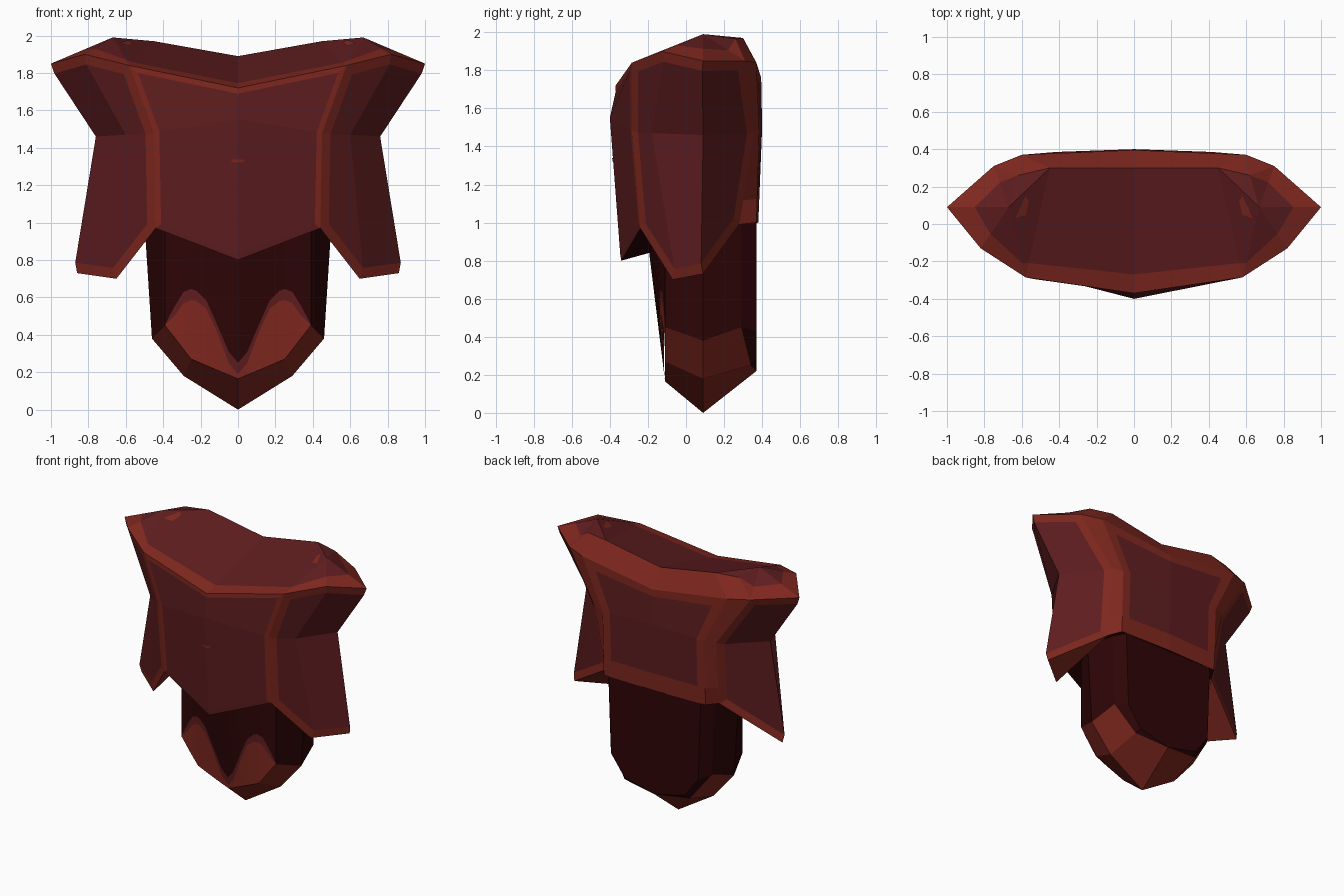
import bpy, bmesh

if "Cube" in bpy.data.objects:
    bpy.data.objects.remove(bpy.data.objects["Cube"])


def material(name, rgb):
    m = bpy.data.materials.new(name)
    m.diffuse_color = (*rgb, 1)
    m.use_nodes = True
    m.node_tree.nodes["Principled BSDF"].inputs["Base Color"].default_value = m.diffuse_color
    return m


MATS = [material("maroon_panel", (0.115, 0.0125, 0.014)),
        material("rust_trim", (0.215, 0.021, 0.0135)),
        material("dark_core", (0.027, 0.0015, 0.002))]
PANEL, TRIM, DARK = 0, 1, 2


def lerp(a, b, t):
    return tuple(p + (q - p) * t for p, q in zip(a, b))


def mirrored_face(bm, points, tag):
    """Add a face and its mirror image across x = 0."""
    for s in (1, -1):
        vs = [bm.verts.new((s * x, y, z)) for x, y, z in points]
        f = bm.faces.new(vs if s == 1 else vs[::-1])
        f.material_index = tag


def weld(bm):
    bmesh.ops.remove_doubles(bm, verts=bm.verts[:], dist=0.0005)
    bmesh.ops.recalc_face_normals(bm, faces=bm.faces[:])


def finish(bm, name):
    me = bpy.data.meshes.new(name)
    bm.to_mesh(me)
    bm.free()
    for m in MATS:
        me.materials.append(m)
    ob = bpy.data.objects.new(name, me)
    bpy.context.collection.objects.link(ob)
    return ob


# --- Upper shell: seven columns from front centre round to back centre
RIM = [(0, -.37, 1.72), (.58, -.285, 1.84), (.82, -.13, 1.90), (1, .09, 1.85),
       (.75, .31, 1.85), (.6, .37, 1.84), (0, .395, 1.76)]
WAIST = [(0, -.40, 1.55), (.45, -.285, 1.48), (.6, -.18, 1.47), (.76, .09, 1.46),
         (.5, .36, 1.48), (.42, .385, 1.48), (0, .40, 1.5)]
HEM = [(0, -.34, .80), (.44, -.24, .97), (.65, -.07, .70), (.86, .09, .73),
       (.47, .28, .99), (.42, .37, 1.0), (0, .38, 1.0)]
PEAK = (.67, .09, 1.99)
T0, T1, T2 = (0, .30, 1.89), (.45, .30, 1.97), (.62, .26, 1.965)
CHEST, ARM = 5, 6

bm = bmesh.new()
# chest and arm flaps
for i, tag in enumerate((CHEST, ARM, ARM, ARM)):
    for up, low in ((RIM, WAIST), (WAIST, HEM)):
        mirrored_face(bm, [low[i], low[i + 1], up[i + 1], up[i]], tag)
# back plate: trim all round a central panel
rows = [RIM, [lerp(a, b, .2) for a, b in zip(RIM, WAIST)], WAIST,
        [lerp(a, b, .74) for a, b in zip(WAIST, HEM)], HEM]
for r, (up, low) in enumerate(zip(rows, rows[1:])):
    cu, cl = lerp(up[5], up[6], .15), lerp(low[5], low[6], .15)
    mirrored_face(bm, [low[4], low[5], up[5], up[4]], TRIM)
    mirrored_face(bm, [low[5], cl, cu, up[5]], TRIM)
    mirrored_face(bm, [cl, low[6], up[6], cu], PANEL if r in (1, 2) else TRIM)
# sloping top with shoulder peaks and a trim border along the rim
in0, in1a, in1b = lerp(RIM[0], T0, .15), lerp(RIM[1], T1, .13), lerp(RIM[1], PEAK, .2)
in2, in3, in4 = (lerp(RIM[i], PEAK, t) for i, t in ((2, .35), (3, .45), (4, .4)))
for pts in ([RIM[0], RIM[1], in1a, in0], [RIM[1], in1b, in1a], [RIM[1], RIM[2], in2, in1b],
            [RIM[2], RIM[3], in3, in2], [RIM[3], RIM[4], in4, in3], [RIM[4], T2, in4]):
    mirrored_face(bm, pts, TRIM)
for pts in ([in0, in1a, T1, T0], [in1a, in1b, PEAK, T1], [in1b, in2, PEAK],
            [in2, in3, PEAK], [in3, in4, PEAK], [in4, T2, PEAK], [PEAK, T2, T1]):
    mirrored_face(bm, pts, PANEL)
# raised collar at the back
for pts in ([RIM[4], RIM[5], T2], [RIM[5], T1, T2], [RIM[5], RIM[6], T0, T1]):
    mirrored_face(bm, pts, TRIM)
# underside
mirrored_face(bm, [HEM[1], HEM[4], HEM[2]], TRIM)
mirrored_face(bm, [HEM[4], HEM[3], HEM[2]], TRIM)
mirrored_face(bm, [HEM[0], HEM[6], HEM[5], HEM[4], HEM[1]], DARK)
weld(bm)

# trim borders inset into the chest and each arm flap
chest = [f for f in bm.faces if f.material_index == CHEST]
arms = [f for f in bm.faces if f.material_index == ARM]
groups = [(chest, .03)]
for s in (1, -1):
    groups.append(([f for f in arms if s * f.calc_center_median().x > 0], .055))
for f in chest + arms:
    f.material_index = PANEL
for faces, width in groups:
    border = bmesh.ops.inset_region(bm, faces=faces, thickness=width, depth=0,
                                    use_boundary=True, use_even_offset=True)["faces"]
    for f in border:
        c = f.calc_center_median()
        plain = faces is chest and c.z < 1.7 and abs(c.x) < .4
        f.material_index = PANEL if plain else TRIM
finish(bm, "upper_shell")

# --- Lower core: side profile loops from front edge to back face
FRONT = [(.39, -.11, 1.0), (.39, -.11, .45), (.25, -.11, .27), (0, -.11, .165)]
RIDGE = [(.50, .09, 1.0), (.46, .09, .38), (.29, .09, .18), (0, .09, 0)]
REAR = [(.44, .29, 1.0), (.42, .29, .45), (.27, .34, .25), (0, .37, .22)]
FLAT = [(.38, .37, 1.0), (.36, .37, .43), (.25, .37, .28), (0, .37, .22)]
bm = bmesh.new()
for a, b in ((FRONT, RIDGE), (RIDGE, REAR), (REAR, FLAT)):
    for i in range(3):
        low = i > 0 and a is not REAR
        pts = [a[i], a[i + 1], b[i + 1], b[i]]
        mirrored_face(bm, list(dict.fromkeys(pts)), TRIM if low else DARK)
mirrored_face(bm, FLAT + [(0, .37, 1.0)], DARK)


def front_point(x, z):
    return (x, -.11 - .09 * max(0, z - .165) / .73 * (1 - x / .39), z)


# front face in columns: x, bottom edge, top of trim lobe, top of its outline
LOBE = [(0, .165, .19, .25), (.05, .186, .25, .31), (.11, .211, .41, .45),
        (.17, .236, .54, .585), (.22, .258, .58, .635), (.25, .27, .585, .645),
        (.29, .321, .57, .63), (.34, .386, .50, .55), (.39, .45, .452, .455)]
for p, q in zip(LOBE, LOBE[1:]):
    for k, tag in ((1, TRIM), (2, PANEL), (3, DARK)):
        tp = p[k + 1] if k < 3 else 1.0
        tq = q[k + 1] if k < 3 else 1.0
        pts = [front_point(p[0], p[k]), front_point(q[0], q[k]),
               front_point(q[0], tq), front_point(p[0], tp)]
        mirrored_face(bm, list(dict.fromkeys(pts)), tag)
weld(bm)
finish(bm, "lower_core")

# --- Small painted marks on the chest and shoulder tops
bm = bmesh.new()
mirrored_face(bm, [(0, -.386, 1.32), (.035, -.377, 1.325), (.035, -.378, 1.338),
                   (0, -.388, 1.338)], TRIM)
weld(bm)
for f in bm.faces:
    if f.normal.y > 0:
        f.normal_flip()
finish(bm, "chest_mark")

bm = bmesh.new()
marks = []
for u, v in ((.15, .42), (.28, .42), (.2, .72), (.06, .56)):
    x, y, z = (r * u + p * v + t * (1 - u - v) for r, p, t in zip(RIM[1], PEAK, T1))
    marks.append((x, y, z + .004))
mirrored_face(bm, marks, TRIM)
weld(bm)
for f in bm.faces:
    if f.normal.z < 0:
        f.normal_flip()
finish(bm, "shoulder_marks")
